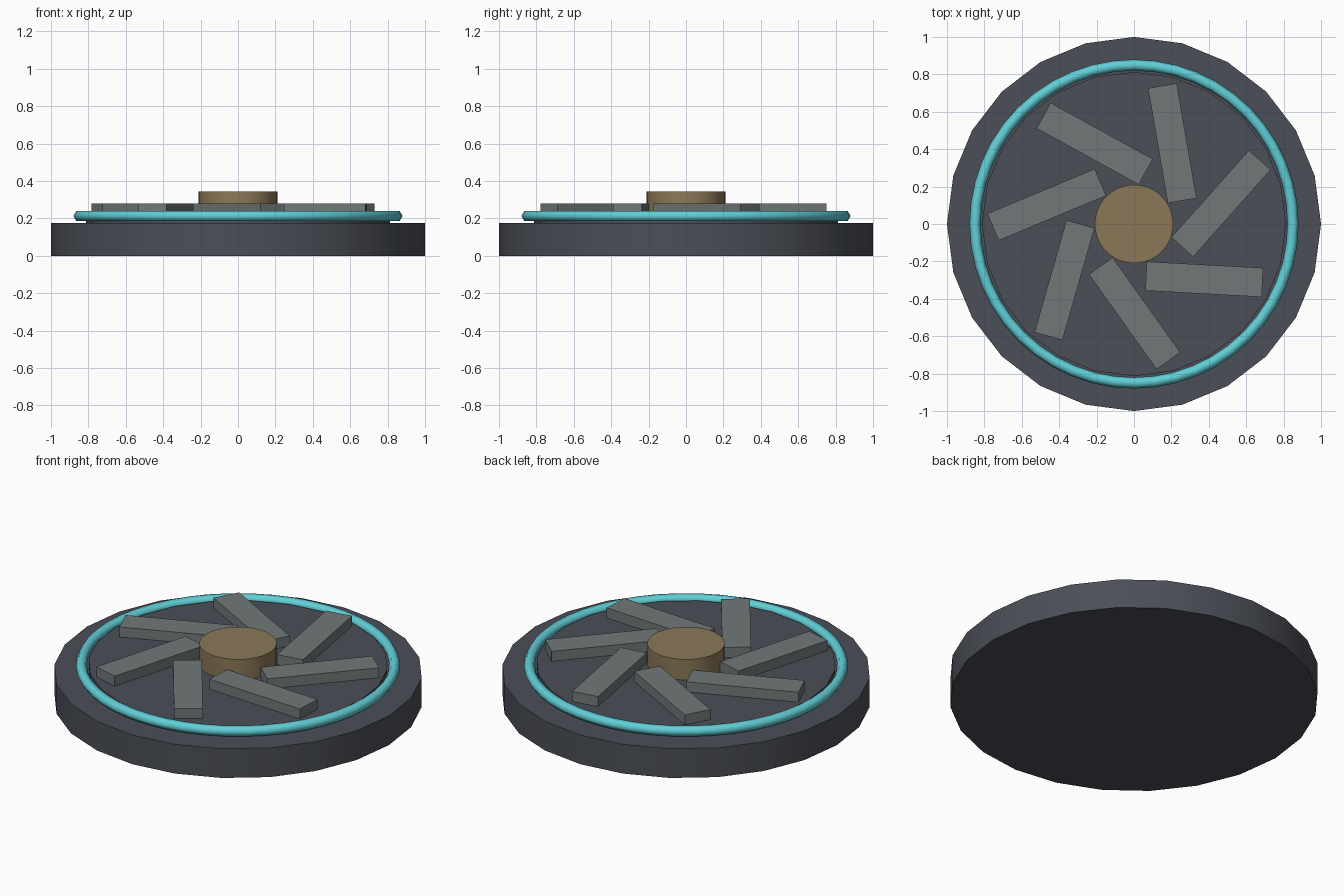
import bpy
from math import radians, pi, cos, sin

cube = bpy.data.objects.get("Cube")
if cube:
    bpy.data.objects.remove(cube, do_unlink=True)


def material(name, rgb):
    mat = bpy.data.materials.new(name)
    mat.use_nodes = True
    mat.diffuse_color = (*rgb, 1)
    mat.node_tree.nodes["Principled BSDF"].inputs["Base Color"].default_value = (*rgb, 1)
    return mat


slate = material("dark slate", (0.07, 0.077, 0.095))
steel = material("grey steel", (0.165, 0.19, 0.19))
brass = material("dull brass", (0.26, 0.19, 0.095))
cyan = material("bright cyan", (0.12, 0.62, 0.68))


def finish(name, mat):
    obj = bpy.context.object
    obj.name = name
    obj.data.materials.append(mat)
    return obj


def drum(name, radius, bottom, top, sides, mat):
    bpy.ops.mesh.primitive_cylinder_add(vertices=sides, radius=radius, depth=top - bottom,
                                        location=(0, 0, (bottom + top) / 2))
    bpy.ops.object.shade_smooth_by_angle(angle=radians(30))
    return finish(name, mat)


# Stacked round parts
drum("base", 1.0, 0, 0.175, 24, slate)
drum("inner_disc", 0.813, 0.17, 0.22, 24, slate)
drum("hub", 0.21, 0.21, 0.343, 32, brass)

# Glowing rim ring with a hexagonal section
bpy.ops.mesh.primitive_torus_add(major_radius=0.85, minor_radius=0.03, major_segments=48,
                                 minor_segments=6, location=(0, 0, 0.2125))
bpy.ops.object.shade_smooth()
finish("rim_ring", cyan)

# Seven blades, each swept round from the radial direction
BLADES = 7
for i in range(BLADES):
    angle = radians(-38.2) + i * 2 * pi / BLADES
    bpy.ops.mesh.primitive_cube_add(size=1, location=(0.478 * cos(angle), 0.478 * sin(angle), 0.245),
                                    rotation=(0, 0, angle + radians(35.1)))
    blade = finish(f"blade_{i + 1}", steel)
    blade.scale = (0.623, 0.156, 0.07)
